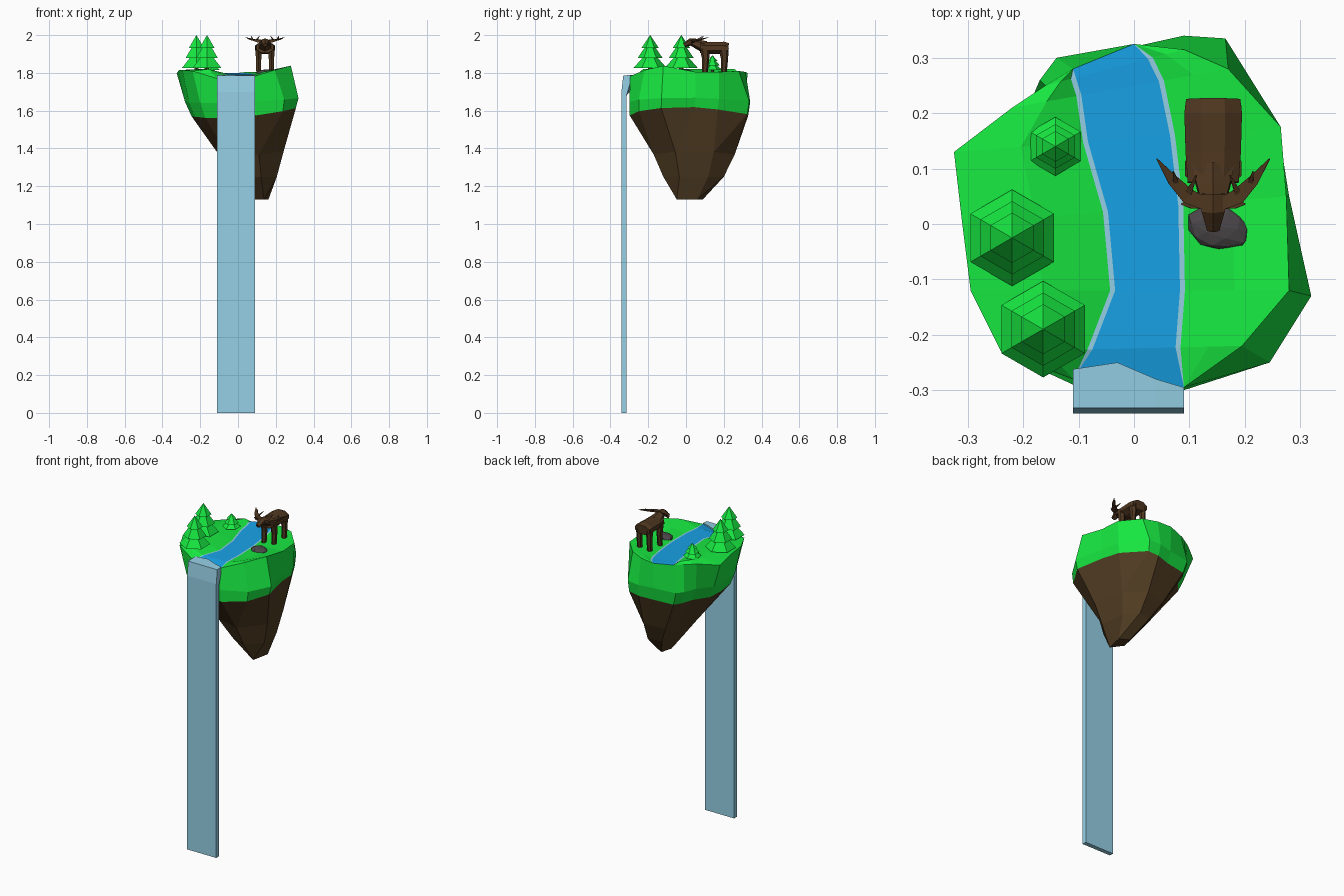
import bpy, bmesh, math
from mathutils import Vector

cube = bpy.data.objects.get("Cube")
if cube:
    bpy.data.objects.remove(cube, do_unlink=True)


def material(name, r, g, b):
    m = bpy.data.materials.new(name)
    m.use_nodes = True
    m.diffuse_color = (r, g, b, 1)
    bsdf = next(n for n in m.node_tree.nodes if n.type == 'BSDF_PRINCIPLED')
    bsdf.inputs["Base Color"].default_value = (r, g, b, 1)
    bsdf.inputs["Roughness"].default_value = 0.9
    return m


GRASS = material("grass green", 0.01, 0.92, 0.06)
EARTH = material("earth brown", 0.08, 0.045, 0.016)
WATER = material("river blue", 0.01, 0.41, 0.9)
FOAM = material("pale water blue", 0.3, 0.63, 0.79)
STONE = material("stone grey", 0.07, 0.062, 0.067)
HIDE = material("hide brown", 0.078, 0.038, 0.014)


def finish(name, bm, mats):
    bmesh.ops.remove_doubles(bm, verts=bm.verts, dist=0.0002)
    bmesh.ops.recalc_face_normals(bm, faces=bm.faces)
    mesh = bpy.data.meshes.new(name)
    bm.to_mesh(mesh)
    bm.free()
    for m in mats:
        mesh.materials.append(m)
    ob = bpy.data.objects.new(name, mesh)
    bpy.context.collection.objects.link(ob)
    return ob


def loft(name, rings, mats, band=lambda i: 0, cap_start=True):
    """Skin a list of equal-length rings; band picks the material per strip."""
    bm = bmesh.new()
    rows = [[bm.verts.new(p) for p in ring] for ring in rings]
    n = len(rows[0])
    for i, (a, b) in enumerate(zip(rows, rows[1:])):
        for k in range(n):
            f = bm.faces.new((a[k], a[(k + 1) % n], b[(k + 1) % n], b[k]))
            f.material_index = band(i)
    if cap_start:
        bm.faces.new(rows[0])
    bm.faces.new(rows[-1]).material_index = band(len(rows) - 2)
    return finish(name, bm, mats)


def tube(name, path, radii, mat, sides=6):
    """Tapered faceted limb; radii are (half width, half height) per point."""
    pts = [Vector(p) for p in path]
    rings = []
    for i, p in enumerate(pts):
        d = (pts[min(i + 1, len(pts) - 1)] - pts[max(i - 1, 0)]).normalized()
        side = d.cross(Vector((0, 0, 1)))
        side = side.normalized() if side.length > 0.3 else Vector((1, 0, 0))
        up = side.cross(d).normalized()
        grow = 1 / math.cos(math.pi / sides)
        rings.append([p + side * radii[i][0] * grow * math.cos(a) + up * radii[i][1] * grow * math.sin(a)
                      for a in (math.tau * (k + 0.5) / sides for k in range(sides))])
    return loft(name, rings, [mat])


# Island rim, right and left side, from front to back
rim_right = [(.09, -.295, 1.783), (.195, -.22, 1.815), (.28, -.12, 1.838), (.275, .05, 1.805),
             (.265, .175, 1.805), (.17, .28, 1.81), (.09, .315, 1.805), (0, .325, 1.8)]
rim_left = [(-.11, -.28, 1.77), (-.24, -.23, 1.81), (-.295, -.12, 1.815), (-.31, 0, 1.815),
            (-.325, .13, 1.80), (-.22, .21, 1.81), (-.16, .25, 1.805), (-.11, .28, 1.8)]
river_left = [-.11, -.075, -.034, -.047, -.083, -.095, -.105, -.11]
river_right = [.09, .075, .083, .08, .065, .045, .025, 0]

# Island top: grass, foam and river strips running front to back
bm = bmesh.new()
rows = []
for i, (l, r) in enumerate(zip(rim_left, rim_right)):
    l, r = Vector(l), Vector(r)
    inner = 0 < i < 7
    foam = 0.009 if inner else 0
    a, b = river_left[i], river_right[i]
    row = [l]
    for x, bank in (((l.x + a) / 2, 1.82), (a - foam, 0), (a, 0), (b, 0), (b + foam, 0), ((b + r.x) / 2, 1.806)):
        p = l.lerp(r, (x - l.x) / (r.x - l.x))
        if inner:
            p.z = bank or 1.788 + .002 * i
        row.append(p)
    rows.append([bm.verts.new(p) for p in row + [r]])
strip_mat = (0, 0, 1, 2, 1, 0, 0)
for a, b in zip(rows, rows[1:]):
    for k, m in enumerate(strip_mat):
        bm.faces.new((a[k], a[k + 1], b[k + 1], b[k])).material_index = m
bmesh.ops.dissolve_degenerate(bm, dist=0.0002, edges=bm.edges)
finish("island_top", bm, [GRASS, FOAM, WATER])

# Island body: grassy band above a tapering earth root with ever fewer corners
bulge = [(.09, -.3), (.245, -.25), (.32, -.13), (.28, .05), (.26, .175), (.165, .335), (.09, .34), (0, .32),
         (-.14, .30), (-.17, .26), (-.2, .19), (-.27, .11), (-.28, 0), (-.26, -.11), (-.2, -.22), (-.11, -.29)]


def shrunk(sx, cx, sy, cy, z, wave=0, step=1):
    ring = []
    for k in range(len(bulge)):
        x, y = bulge[k - k % step]
        a = math.atan2(y, x)
        ring.append((x * sx + cx, y * sy + cy, z + wave * (math.cos(a) + .6 * math.cos(2 * a))))
    return ring


loft("island_body",
     [rim_right + rim_left[::-1],
      shrunk(1, 0, 1, 0, 1.65, .012),
      shrunk(.92, .012, .98, -.004, 1.58, .025),
      shrunk(.57, .059, .67, .03, 1.37, .01, 2),
      shrunk(.36, .09, .5, .03, 1.25, 0, 2),
      shrunk(.14, .125, .23, .02, 1.13, 0, 4)],
     [GRASS, EARTH], band=lambda i: 0 if i < 2 else 1, cap_start=False)

# Waterfall: bent slab whose inner lip curves across the river mouth
slices = []
for x, lip in ((-.11, -.262), (-.03, -.25), (.04, -.28), (.09, -.295)):
    side = [(-.342, 0), (-.342, 1.70), (-.332, 1.786), (lip, 1.789), (lip, 1.75), (-.315, 1.68), (-.315, 0)]
    slices.append([(x, y, z) for y, z in side])
loft("waterfall", slices, [FOAM])


# Trees: three stacked six-sided skirts on a short trunk
def tree(name, x, y, base, r, h):
    def ring(radius, z):
        return [(x + radius * math.cos(a), y + radius * math.sin(a), base + z)
                for a in (math.radians(30 + 60 * k) for k in range(6))]
    profile = [(1, 0), (.4, .34), (.76, .3), (.27, .66), (.52, .61), (.004, 1)]
    loft(name + "_foliage", [ring(r * p, h * z) for p, z in profile], [GRASS])
    loft(name + "_trunk", [ring(r * .14, -.03), ring(r * .14, .01)], [EARTH])


tree("front_tree", -.164, -.19, 1.827, .087, .173)
tree("middle_tree", -.22, -.025, 1.827, .087, .173)
tree("small_tree", -.142, .14, 1.815, .053, .078)

# Boulder beside the river
bm = bmesh.new()
bmesh.ops.create_icosphere(bm, subdivisions=2, radius=1)
for v in bm.verts:
    lump = 1 + .1 * math.sin(5 * v.co.x + 3 * v.co.y)
    v.co = Vector((.156 + .057 * lump * v.co.x, -.005 + .042 * lump * v.co.y - .008 * v.co.x,
                   1.8 + .019 * v.co.z))
finish("boulder", bm, [STONE])

# Stag
CX = .143
tube("stag_body", [(CX, .225, 1.93), (CX, .2, 1.932), (CX, .13, 1.931), (CX, .075, 1.935)],
     [(.049, .028), (.052, .033), (.05, .032), (.046, .029)], HIDE, 8)
tube("stag_neck", [(CX, .1, 1.937), (CX, .065, 1.95), (CX, .035, 1.962)],
     [(.038, .028), (.029, .023), (.021, .018)], HIDE)
tube("stag_head", [(CX, .055, 1.966), (CX, .025, 1.964), (CX, -.01, 1.947)],
     [(.02, .015), (.021, .017), (.011, .01)], HIDE)
for s, label in ((1, "left"), (-1, "right")):
    for y, end in ((.1, "front"), (.2, "back")):
        x = CX + s * .034
        tube(f"stag_{end}_{label}_leg", [(x, y, 1.93), (x, y + .004, 1.87), (x, y, 1.795)],
             [(.017, .023), (.014, .016), (.012, .013)], HIDE)
    tube(f"stag_{label}_ear", [(CX + s * .015, .035, 1.964), (CX + s * .04, .037, 1.966), (CX + s * .058, .036, 1.97)],
         [(.008, .005), (.009, .005), (.001, .001)], HIDE, 4)
    tube(f"stag_{label}_antler",
         [(CX + s * .012, .035, 1.97), (CX + s * .045, .05, 1.972), (CX + s * .072, .078, 1.977), (CX + s * .102, .118, 1.988)],
         [(.011, .005), (.014, .004), (.01, .003), (.001, .001)], HIDE, 4)
    for x, y, tx, ty in ((.045, .055, .03, .088), (.066, .07, .072, .095)):
        tube(f"stag_{label}_tine", [(CX + s * x, y, 1.973), (CX + s * tx, ty, 1.994)],
             [(.006, .003), (.001, .001)], HIDE, 4)
